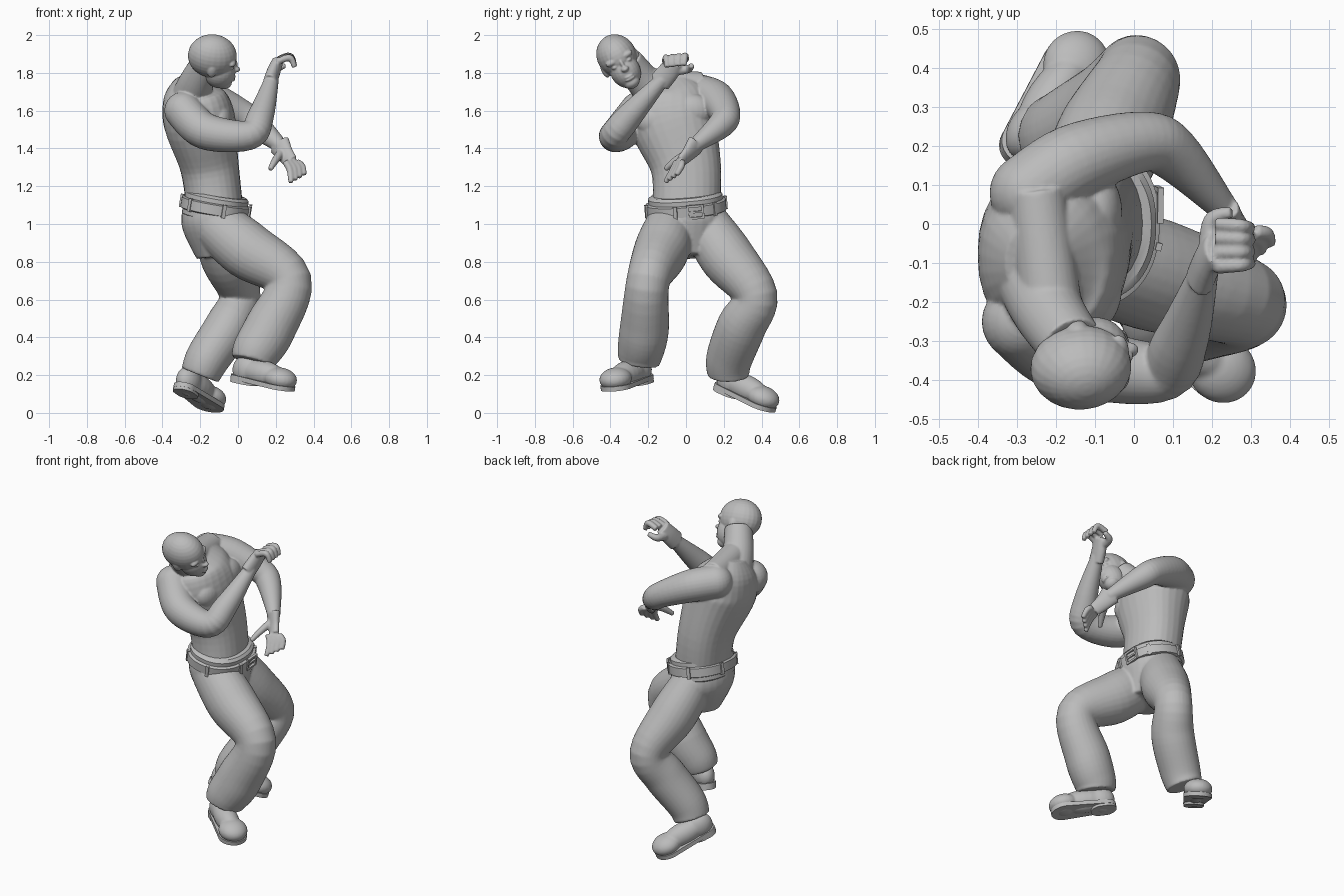
import bpy, bmesh, math
from mathutils import Vector, Matrix

cube = bpy.data.objects.get("Cube")
if cube:
    bpy.data.objects.remove(cube)

grey = bpy.data.materials.new("plain grey")
grey.use_nodes = True
grey.diffuse_color = (.5, .5, .5, 1)
shader = next(node for node in grey.node_tree.nodes if node.type == 'BSDF_PRINCIPLED')
shader.inputs["Base Color"].default_value = grey.diffuse_color

X_AXIS, Y_AXIS, Z_AXIS = Matrix.Identity(3)


def frame(origin, forward, up):
    """Local axes: x forward, y to the left, z up."""
    front = Vector(forward).normalized()
    side = Vector(up).cross(front).normalized()
    turn = Matrix((front, side, front.cross(side))).transposed().to_4x4()
    return Matrix.Translation(origin) @ turn


def smooth_path(rows, steps):
    """Curve that passes through every row, rounded at the inner ones."""
    path = []
    last = len(rows) - 1
    for i in range(last):
        before, start, end, after = rows[max(i - 1, 0)], rows[i], rows[i + 1], rows[min(i + 2, last)]
        for step in range(steps):
            t = step / steps
            leaving, arriving = (end - before) / 2, (after - start) / 2
            ease = t * t * (3 - 2 * t)
            path.append(start.lerp(end, ease) + leaving * t * (1 - t) ** 2 - arriving * t * t * (1 - t))
    return path + [rows[last]]


def tube(bm, points, radii, across=Z_AXIS, wide=1, square=1, steps=6, sides=28, matrix=Matrix()):
    """Closed loft; the radius runs along 'across' and is 'wide' times larger beside it."""
    rows = [Vector((*point, radius)) for point, radius in zip(points, radii)]
    path = smooth_path(rows, steps)
    rings = []
    for i, row in enumerate(path):
        behind, ahead = path[max(i - 1, 0)], path[min(i + 1, len(path) - 1)]
        along = (ahead - behind).to_3d().normalized()
        first = (across - along * across.dot(along)).normalized()
        second = along.cross(first) * wide
        ring = []
        for k in range(sides):
            angle = math.tau * k / sides
            c, s = (math.copysign(abs(v) ** square, v) for v in (math.cos(angle), math.sin(angle)))
            ring.append(bm.verts.new(matrix @ (row.to_3d() + (first * c + second * s) * row.w)))
        rings.append(ring)
    for ring, following in zip(rings, rings[1:]):
        for k in range(sides):
            bm.faces.new((ring[k - 1], ring[k], following[k], following[k - 1]))
    bm.faces.new(rings[0])
    bm.faces.new(rings[-1])


def ball(bm, centre, radii, matrix=Matrix()):
    place = matrix @ Matrix.Translation(centre) @ Matrix.Diagonal((*radii, 1))
    bmesh.ops.create_uvsphere(bm, u_segments=24, v_segments=16, radius=1, matrix=place)


def limb(bm, points, radii, across=Z_AXIS, wide=1):
    """Tube with a rounded start, so that it joins the body softly."""
    tube(bm, points, radii, across, wide)
    ball(bm, points[0], [radii[0]] * 3)


def box(bm, centre, size, matrix=Matrix()):
    place = matrix @ Matrix.Translation(centre) @ Matrix.Diagonal((*size, 1))
    bmesh.ops.create_cube(bm, size=1, matrix=place)


def slab(bm, discs, heights, matrix, sides=32):
    """Flat plate wrapped around two discs, each given by its x and radius."""
    corners = [bm.verts.new(matrix @ Vector((x + radius * math.cos(math.tau * k / sides),
                                             radius * math.sin(math.tau * k / sides), height)))
               for x, radius in discs for k in range(sides) for height in heights]
    bmesh.ops.convex_hull(bm, input=corners)
    loose = [vert for vert in bm.verts if not vert.link_faces]
    bmesh.ops.delete(bm, geom=loose, context='VERTS')


def fingers(bm, roots, tips, bend, across):
    """Four fingers spread evenly between the first and last root and tip."""
    for k in range(4):
        root, tip = (Vector(a).lerp(Vector(b), k / 3) for a, b in (roots, tips))
        knuckle = (root + tip) / 2 + Vector(bend)
        tube(bm, [root, knuckle, tip], [.018, .018, .014], across, sides=12)


def finish(bm, name, voxel=0):
    """Voxel size blends the pieces into one soft skin; without it edges stay crisp."""
    bmesh.ops.recalc_face_normals(bm, faces=bm.faces)
    mesh = bpy.data.meshes.new(name)
    bm.to_mesh(mesh)
    bm.free()
    mesh.materials.append(grey)
    part = bpy.data.objects.new(name, mesh)
    bpy.context.collection.objects.link(part)
    if voxel:
        blend = part.modifiers.new("blend", 'REMESH')
        blend.mode, blend.voxel_size, blend.use_smooth_shade = 'VOXEL', voxel, True
        soften = part.modifiers.new("soften", 'SMOOTH')
        soften.iterations = 4
    else:
        bpy.ops.object.select_all(action='DESELECT')
        part.select_set(True)
        bpy.context.view_layer.objects.active = part
        bpy.ops.object.shade_smooth_by_angle(angle=math.radians(40))


# Torso, neck, shoulders and chest
bm = bmesh.new()
tube(bm, [(-.12, 0, 1.05), (-.15, 0, 1.3), (-.205, -.07, 1.55), (-.24, -.08, 1.68), (-.25, -.1, 1.77)],
     [.15, .155, .19, .16, .08], X_AXIS, wide=1.2, square=.9)
limb(bm, [(-.25, -.13, 1.66), (-.22, -.22, 1.75), (-.16, -.31, 1.86)], [.11, .092, .082], X_AXIS)
limb(bm, [(-.21, -.23, 1.75), (-.25, .08, 1.73)], [.08, .075])
for y, z in ((-.16, 1.55), (.03, 1.6)):
    ball(bm, (-.1, y, z), (.07, .11, .09))

# Arms, sharing one taper
arm_radii = [.1, .097, .078, .07, .037]
limb(bm, [(-.27, .08, 1.69), (-.15, .16, 1.66), (.02, .21, 1.58), (.1, .18, 1.52), (.23, .04, 1.41)], arm_radii)
limb(bm, [(-.29, -.25, 1.6), (-.17, -.34, 1.49), (.06, -.38, 1.47), (.12, -.3, 1.57), (.18, -.12, 1.77)],
     arm_radii)

# Open hand, fingers spread and pointing down
limb(bm, [(.22, .05, 1.42), (.25, .01, 1.37), (.28, -.03, 1.33)], [.036, .027, .022],
     Vector((-1, 0, 1)), wide=1.8)
fingers(bm, [(.25, -.05, 1.33), (.31, -.02, 1.33)], [(.28, -.11, 1.22), (.35, -.05, 1.26)],
        (.01, .01, .01), X_AXIS)
tube(bm, [(.23, .02, 1.38), (.2, -.05, 1.34), (.17, -.11, 1.29)], [.024, .02, .014], X_AXIS)

# Curled hand, fingers folding forward
limb(bm, [(.17, -.14, 1.75), (.19, -.09, 1.81), (.21, -.06, 1.86)], [.037, .035, .03], X_AXIS, wide=1.6)
fingers(bm, [(.21, -.11, 1.86), (.21, 0, 1.87)], [(.3, -.1, 1.83), (.3, -.01, 1.84)], (.02, 0, .035), Y_AXIS)
tube(bm, [(.19, -.07, 1.81), (.2, .01, 1.82), (.25, .03, 1.84)], [.026, .022, .014])
finish(bm, "torso_and_arms", voxel=.006)

# Head, tilted to one side: skull, jaw, chin, nose, lips, then paired features
bm = bmesh.new()
head = frame((-.13, -.352, 1.863), (1, .1, -.1), (0, -.5, .9))
ball(bm, (-.01, 0, .03), (.13, .105, .117), head)
ball(bm, (.04, 0, -.055), (.085, .08, .095), head)
ball(bm, (.07, 0, -.12), (.045, .045, .035), head)
ball(bm, (.11, 0, -.01), (.02, .012, .035), head)
ball(bm, (.12, 0, -.035), (.028, .022, .016), head)
for z in (-.08, -.095):
    ball(bm, (.11, 0, z), (.02, .03, .009), head)
for side in (-1, 1):
    ball(bm, (.09, side * .035, .025), (.026, .045, .02), head)
    ball(bm, (.09, side * .04, -.005), (.022, .02, .011), head)
    ball(bm, (-.01, side * .092, -.01), (.025, .018, .04), head)
finish(bm, "head", voxel=.0045)

# Trousers: hips and two bent legs with loose shins
bm = bmesh.new()
tube(bm, [(-.12, 0, 1.1), (-.12, 0, 1), (-.1, 0, .83)], [.165, .178, .12], X_AXIS, wide=1.15)
leg_radii = [.13, .145, .115, .13, .123, .11]
limb(bm, [(-.12, .1, 1), (-.06, .22, .82), (.01, .37, .62), (-.05, .295, .46), (-.16, .23, .29), (-.2, .225, .2)],
     leg_radii, Y_AXIS, wide=.95)
limb(bm, [(-.12, -.08, 1), (.05, -.13, .86), (.27, -.2, .7), (.17, -.22, .45), (.1, -.24, .33), (.08, -.25, .27)],
     leg_radii, Y_AXIS, wide=1.05)
finish(bm, "trousers", voxel=.008)

# Waistband and belt, tilted with the hips
waist = frame((-.12, 0, 1.09), (1, 0, -.17), (.17, -.08, 1))
for name, half, radius in (("waistband", .07, .17), ("belt", .033, .184)):
    bm = bmesh.new()
    tube(bm, [(0, 0, half * level) for level in (-1, -.8, .8, 1)],
         [radius - .015, radius, radius, radius - .015],
         X_AXIS, wide=1.16, square=.9, steps=1, sides=56, matrix=waist)
    finish(bm, name)

# Belt loops spaced around the waist
bm = bmesh.new()
for k in range(6):
    turn = (k + .75) * math.pi / 3
    spot = Matrix.Translation((.188 * math.cos(turn), .217 * math.sin(turn), 0))
    box(bm, (0, 0, 0), (.015, .02, .07), waist @ spot @ Matrix.Rotation(turn, 4, 'Z'))
finish(bm, "belt_loops")

# Buckle: a square frame with a prong
bm = bmesh.new()
buckle = waist @ Matrix.Translation((.184, .05, 0))
for side in (-1, 1):
    box(bm, (0, side * .04, 0), (.015, .012, .075), buckle)
    box(bm, (0, 0, side * .032), (.015, .08, .012), buckle)
box(bm, (0, 0, 0), (.012, .07, .01), buckle)
finish(bm, "belt_buckle")

# Shoes: rounded upper, flat sole and heel block, built level and set at each foot
for name, place in (("left_shoe", frame((-.22, .3, .075), (.2, .3, -.14), Z_AXIS)),
                    ("right_shoe", frame((.12, -.3, .15), (.26, -.18, -.06), Z_AXIS))):
    bm = bmesh.new()
    ball(bm, (-.1, 0, .06), (.085, .062, .08), place)
    ball(bm, (0, 0, .06), (.15, .067, .07), place)
    ball(bm, (.12, 0, .053), (.09, .085, .06), place)
    finish(bm, name + "_upper", voxel=.007)
    bm = bmesh.new()
    slab(bm, [(-.125, .06), (.12, .084)], (0, .025), place)
    finish(bm, name + "_sole")
    bm = bmesh.new()
    slab(bm, [(-.125, .059), (-.09, .059)], (-.015, .01), place)
    finish(bm, name + "_heel")
